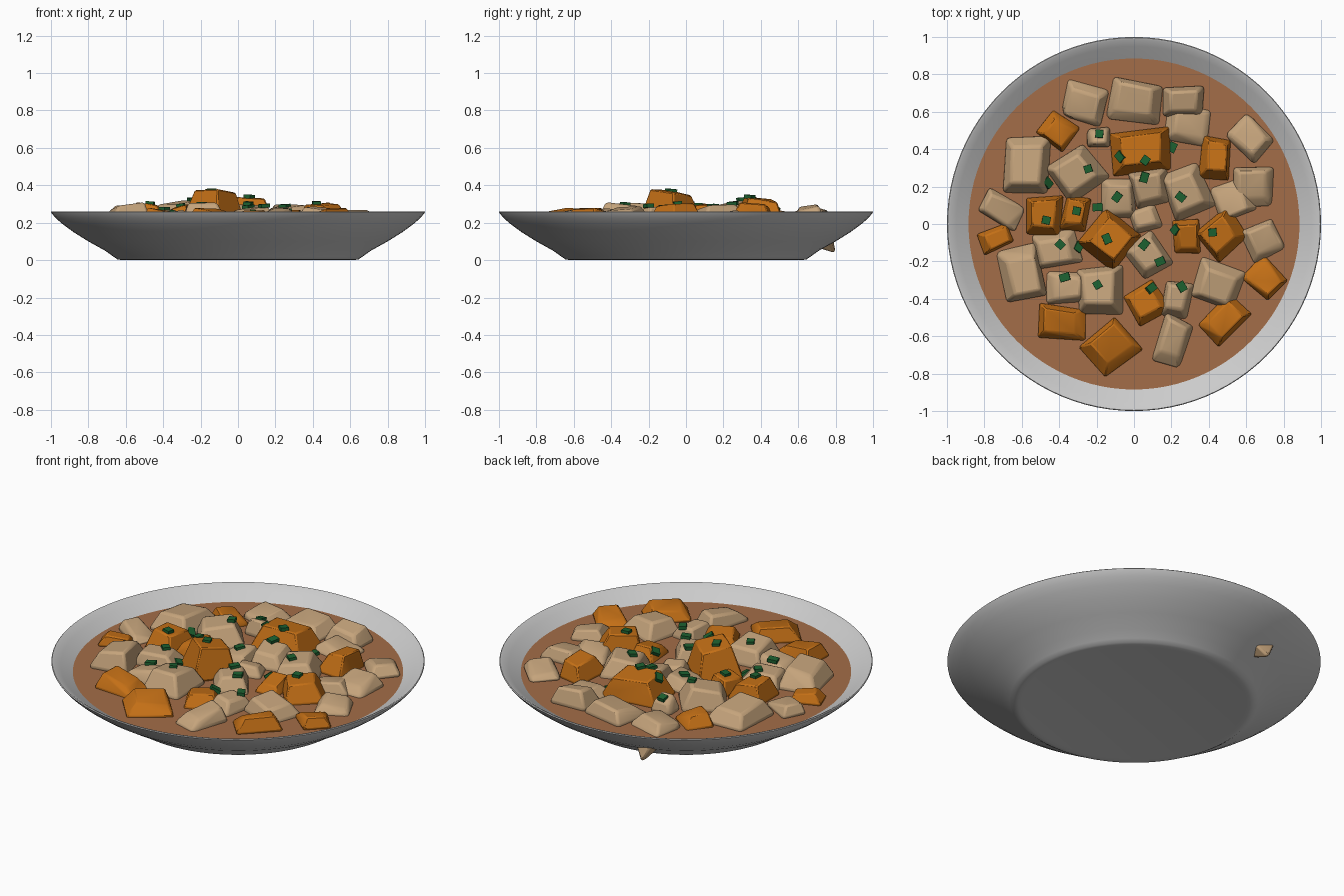
import bpy, bmesh, math, random
from mathutils import Vector, Matrix
from mathutils.bvhtree import BVHTree

if "Cube" in bpy.data.objects:
    bpy.data.objects.remove(bpy.data.objects["Cube"])

random.seed(4)
SOUP_Z = 0.195


def material(name, rgb):
    m = bpy.data.materials.new(name)
    m.diffuse_color = (*rgb, 1)
    m.use_nodes = True
    m.node_tree.nodes["Principled BSDF"].inputs["Base Color"].default_value = m.diffuse_color
    return m


def make_object(name, bm, mat=None):
    me = bpy.data.meshes.new(name)
    bmesh.ops.recalc_face_normals(bm, faces=bm.faces[:])
    bm.to_mesh(me)
    bm.free()
    ob = bpy.data.objects.new(name, me)
    bpy.context.collection.objects.link(ob)
    if mat:
        me.materials.append(mat)
    return ob


def smooth(ob, angle):
    bpy.ops.object.select_all(action='DESELECT')
    ob.select_set(True)
    bpy.context.view_layer.objects.active = ob
    bpy.ops.object.shade_smooth_by_angle(angle=math.radians(angle))


def lathe(name, profile, mat=None, steps=96):
    bm = bmesh.new()
    vs = [bm.verts.new((r, 0, z)) for r, z in profile]
    es = [bm.edges.new(p) for p in zip(vs, vs[1:])]
    bmesh.ops.spin(bm, geom=vs + es, axis=(0, 0, 1), cent=(0, 0, 0),
                   angle=2 * math.pi, steps=steps, use_duplicate=False)
    bmesh.ops.remove_doubles(bm, verts=bm.verts[:], dist=1e-4)
    return make_object(name, bm, mat)


potato_mat = material("potato", (0.56, 0.37, 0.20))
carrot_mat = material("carrot", (0.55, 0.16, 0.008))
broth_mat = material("broth", (0.37, 0.155, 0.065))
herb_mat = material("herb", (0.012, 0.12, 0.03))

# Bowl: outer wall, rounded rim, inner wall
bowl = lathe("bowl", [
    (0, 0.003), (0.60, 0.003), (0.62, 0.0), (0.645, 0.004), (0.665, 0.018),
    (0.71, 0.05), (0.80, 0.10), (0.88, 0.15), (0.94, 0.194), (0.975, 0.225),
    (0.996, 0.25), (1.0, 0.257), (0.996, 0.261), (0.985, 0.258), (0.95, 0.235),
    (0.885, SOUP_Z), (0.80, 0.135), (0.70, 0.075), (0.62, 0.04), (0, 0.035)])
smooth(bowl, 40)

# Broth surface
broth = lathe("broth", [(0, SOUP_Z), (0.886, SOUP_Z)], broth_mat)

# Chunks: x, y, width, depth, turn, top height
potatoes = [
    (-.27, .65, .24, .22, -15, .26), (.01, .65, .29, .23, -10, .28),
    (.26, .65, .23, .18, 0, .30), (.29, .53, .25, .22, -10, .25),
    (.62, .46, .23, .20, -45, .26), (-.57, .31, .26, .34, 0, .30),
    (-.30, .28, .26, .24, 35, .32), (-.19, .46, .14, .12, 0, .29),
    (-.09, .14, .20, .24, 0, .27), (.09, .20, .21, .21, 10, .30),
    (.28, .18, .25, .28, 20, .30), (.53, .13, .20, .20, 20, .26),
    (.64, .20, .22, .22, 0, .27), (.06, .03, .15, .15, 20, .26),
    (-.70, .08, .24, .16, -30, .26), (.69, -.09, .19, .20, 25, .26),
    (-.41, -.13, .25, .20, 10, .28), (-.60, -.26, .23, .32, 10, .31),
    (-.37, -.34, .22, .18, 0, .27), (-.18, -.36, .26, .28, 0, .31),
    (.08, -.17, .20, .22, 35, .29), (.23, -.40, .16, .20, -10, .28),
    (.44, -.32, .26, .25, -20, .29), (.21, -.63, .18, .28, -20, .28)]
carrots = [
    (-.41, .50, .19, .16, -35, .27), (.03, .39, .34, .24, 5, .34),
    (.43, .35, .17, .25, -5, .31), (-.48, .04, .20, .22, 0, .31),
    (-.31, .05, .15, .19, -10, .30), (-.74, -.08, .20, .13, 25, .26),
    (-.13, -.08, .25, .25, -40, .38), (.28, -.07, .15, .20, 0, .27),
    (.47, -.06, .25, .21, 38, .31), (.07, -.42, .19, .19, 30, .27),
    (.70, -.29, .20, .18, -45, .26), (.48, -.51, .25, .17, 45, .28),
    (-.38, -.53, .27, .19, -5, .28), (-.13, -.66, .26, .26, 40, .28)]

all_verts, all_faces = [], []


def chunk(name, spec, mat, bevel, segments, extra=()):
    x, y, w, d, turn, top = spec
    far = math.hypot(x, y) + max(w, d) * 0.3
    floor = max(0.06, 0.05 + 0.75 * (far - 0.62))
    low = min(max(top - 0.8 * (w + d) / 2, floor), SOUP_Z - 0.02)
    spin = Matrix.Rotation(math.radians(turn), 3, 'Z')
    tilt = Vector((random.uniform(-1, 1), random.uniform(-1, 1))) * 0.02
    shift = Vector((random.uniform(-1, 1) * w, random.uniform(-1, 1) * d, 0)) * 0.07
    bm = bmesh.new()
    corners = [(-1, -1), (1, -1), (1, 1), (-1, 1)]
    wobble = [(random.uniform(.84, 1.06), random.uniform(.84, 1.06)) for _ in corners]
    for z, s in ((low, 0.72), (SOUP_Z + 0.005, 1.0), (top, 0.64)):
        for (cx, cy), (jx, jy) in zip(corners, wobble):
            p = spin @ Vector((cx * jx * w / 2 * s, cy * jy * d / 2 * s, 0))
            h = z
            if z == top:
                p += spin @ shift
                h -= max(0, min(0.035, 0.012 + tilt.x * cx + tilt.y * cy))
            bm.verts.new((x + p.x, y + p.y, h))
    for p in extra:
        bm.verts.new(p)
    res = bmesh.ops.convex_hull(bm, input=bm.verts[:])
    loose = [v for v in bm.verts if not v.link_faces]
    bmesh.ops.delete(bm, geom=loose, context='VERTS')
    bmesh.ops.dissolve_limit(bm, angle_limit=math.radians(12),
                             verts=bm.verts[:], edges=bm.edges[:])
    ob = make_object(name, bm, mat)
    base = len(all_verts)
    all_verts.extend(v.co.copy() for v in ob.data.vertices)
    all_faces.extend([base + i for i in f.vertices] for f in ob.data.polygons)
    mod = ob.modifiers.new("soft_edges", 'BEVEL')
    mod.width = bevel
    mod.segments = segments
    mod.limit_method = 'ANGLE'
    mod.angle_limit = math.radians(15)
    smooth(ob, 35)


for i, spec in enumerate(potatoes):
    # the first piece is tipped so its corner pokes through the wall
    tip = [(-.27, .805, .03), (-.25, .715, .058)] if i == 0 else ()
    chunk(f"potato_{i + 1:02d}", spec, potato_mat, 0.014, 2, tip)
for i, spec in enumerate(carrots):
    chunk(f"carrot_{i + 1:02d}", spec, carrot_mat, 0.007, 1)

# Chopped herbs resting on whatever lies beneath them
base = len(all_verts)
all_verts += [Vector((sx, sy, SOUP_Z)) for sx, sy in ((-1, -1), (1, -1), (1, 1), (-1, 1))]
all_faces.append([base, base + 1, base + 2, base + 3])
tree = BVHTree.FromPolygons(all_verts, all_faces)
herbs = [
    (-.185, .48), (.205, .41), (-.07, .36), (.06, .34), (-.245, .295), (.055, .25),
    (-.465, .22), (-.09, .145), (.25, .145), (-.305, .07), (-.195, .09), (-.47, .02),
    (-.395, -.11), (-.145, -.08), (-.30, -.125), (.225, -.03), (.42, -.045),
    (.055, -.11), (.14, -.20), (-.37, -.285), (-.195, -.325), (.09, -.345), (.255, -.335)]
for i, (x, y) in enumerate(herbs):
    hit, normal, _, _ = tree.ray_cast(Vector((x, y, 1)), Vector((0, 0, -1)))
    if normal.z < 0:
        normal = -normal
    normal = (normal + Vector((0, 0, 0.8))).normalized()
    m = (Matrix.Translation(hit + normal * 0.006)
         @ Vector((0, 0, 1)).rotation_difference(normal).to_matrix().to_4x4()
         @ Matrix.Rotation(random.uniform(0, math.pi), 4, 'Z')
         @ Matrix.Diagonal((random.uniform(.04, .055), .042, .02, 1)))
    bm = bmesh.new()
    bmesh.ops.create_cube(bm, size=1, matrix=m)
    make_object(f"herb_{i + 1:02d}", bm, herb_mat)
